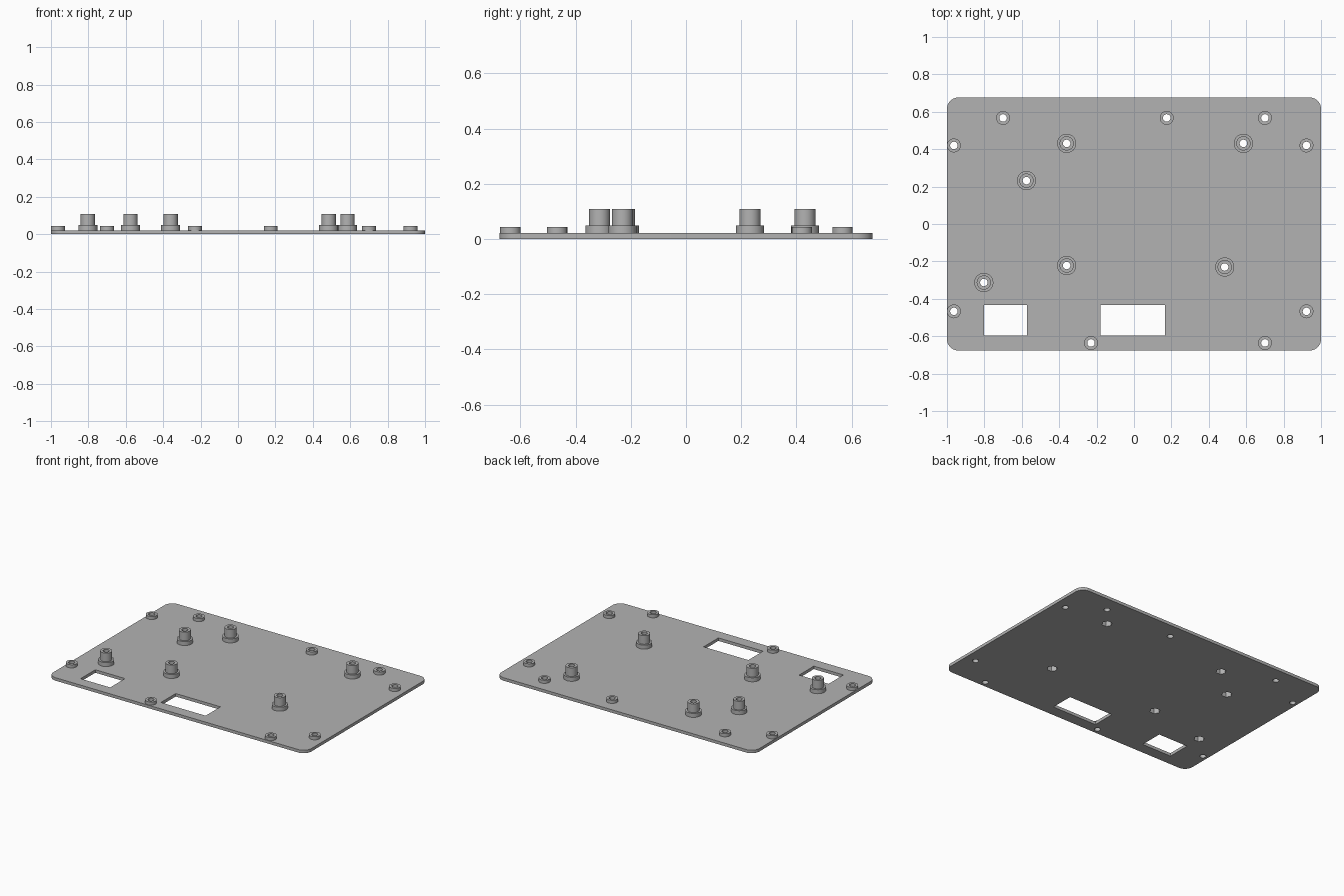
import bpy, bmesh, math

if "Cube" in bpy.data.objects:
    bpy.data.objects.remove(bpy.data.objects["Cube"])

grey = bpy.data.materials.new("light_grey")
grey.diffuse_color = (0.45, 0.45, 0.45, 1)
grey.use_nodes = True
grey.node_tree.nodes["Principled BSDF"].inputs["Base Color"].default_value = grey.diffuse_color


def ring(x, y, r, n=40):
    """Regular polygon outline around (x, y)."""
    return [(x + r * math.cos(2 * math.pi * i / n),
             y + r * math.sin(2 * math.pi * i / n)) for i in range(n)]


def rect(x0, x1, y0, y1):
    return [(x0, y0), (x1, y0), (x1, y1), (x0, y1)]


def rounded_rect(hx, hy, r, steps=10):
    pts = []
    for q, (sx, sy) in enumerate([(1, 1), (-1, 1), (-1, -1), (1, -1)]):
        for i in range(steps + 1):
            a = math.pi / 2 * (q + i / steps)
            pts.append((sx * (hx - r) + r * math.cos(a),
                        sy * (hy - r) + r * math.sin(a)))
    return pts


def extrude(name, loops, z0, z1):
    """Fill the loops (outline first, then holes) and extrude from z0 to z1."""
    cu = bpy.data.curves.new(name, 'CURVE')
    cu.dimensions = '2D'
    cu.fill_mode = 'BOTH'
    cu.extrude = (z1 - z0) / 2
    for pts in loops:
        s = cu.splines.new('POLY')
        s.points.add(len(pts) - 1)
        for p, (x, y) in zip(s.points, pts):
            p.co = (x, y, 0, 1)
        s.use_cyclic_u = True
    tmp = bpy.data.objects.new(name + "_curve", cu)
    bpy.context.collection.objects.link(tmp)
    dg = bpy.context.evaluated_depsgraph_get()
    me = bpy.data.meshes.new_from_object(tmp.evaluated_get(dg))
    bpy.data.objects.remove(tmp)
    bm = bmesh.new()
    bm.from_mesh(me)
    bmesh.ops.remove_doubles(bm, verts=bm.verts, dist=1e-5)
    bmesh.ops.recalc_face_normals(bm, faces=bm.faces)
    bmesh.ops.translate(bm, verts=bm.verts, vec=(0, 0, (z0 + z1) / 2))
    bm.to_mesh(me)
    bm.free()
    me.materials.clear()
    me.materials.append(grey)
    ob = bpy.data.objects.new(name, me)
    bpy.context.collection.objects.link(ob)
    bpy.ops.object.select_all(action='DESELECT')
    ob.select_set(True)
    bpy.context.view_layer.objects.active = ob
    bpy.ops.object.shade_smooth_by_angle(angle=math.radians(30))
    return ob


T, HOLE, NUT = 0.021, 0.02, 0.034

spacers = [(-0.70, 0.567), (0.175, 0.567), (0.70, 0.567),
           (-0.963, 0.42), (0.922, 0.42), (-0.963, -0.467), (0.922, -0.467),
           (-0.23, -0.636), (0.70, -0.636)]
standoffs = [(-0.36, 0.431), (0.585, 0.431), (-0.575, 0.232),
             (-0.36, -0.222), (0.485, -0.23), (-0.803, -0.313)]

# Base plate with two windows, screw holes and hexagonal nut pockets
extrude("base_plate",
        [rounded_rect(1.0, 0.676, 0.06),
         rect(-0.803, -0.573, -0.597, -0.433),
         rect(-0.18, 0.167, -0.597, -0.433)]
        + [ring(x, y, HOLE) for x, y in spacers]
        + [ring(x, y, NUT, 6) for x, y in standoffs], 0, T)

# Low spacers around the edge
for x, y in spacers:
    extrude("edge_spacer", [ring(x, y, 0.037), ring(x, y, HOLE)], T, 0.043)

# Tall standoffs: wide collar around the nut pocket, narrower tube above
for x, y in standoffs:
    extrude("standoff_collar", [ring(x, y, 0.051), ring(x, y, NUT, 6)], T, 0.049)
    extrude("standoff_tube", [ring(x, y, 0.038), ring(x, y, HOLE)], 0.049, 0.109)
